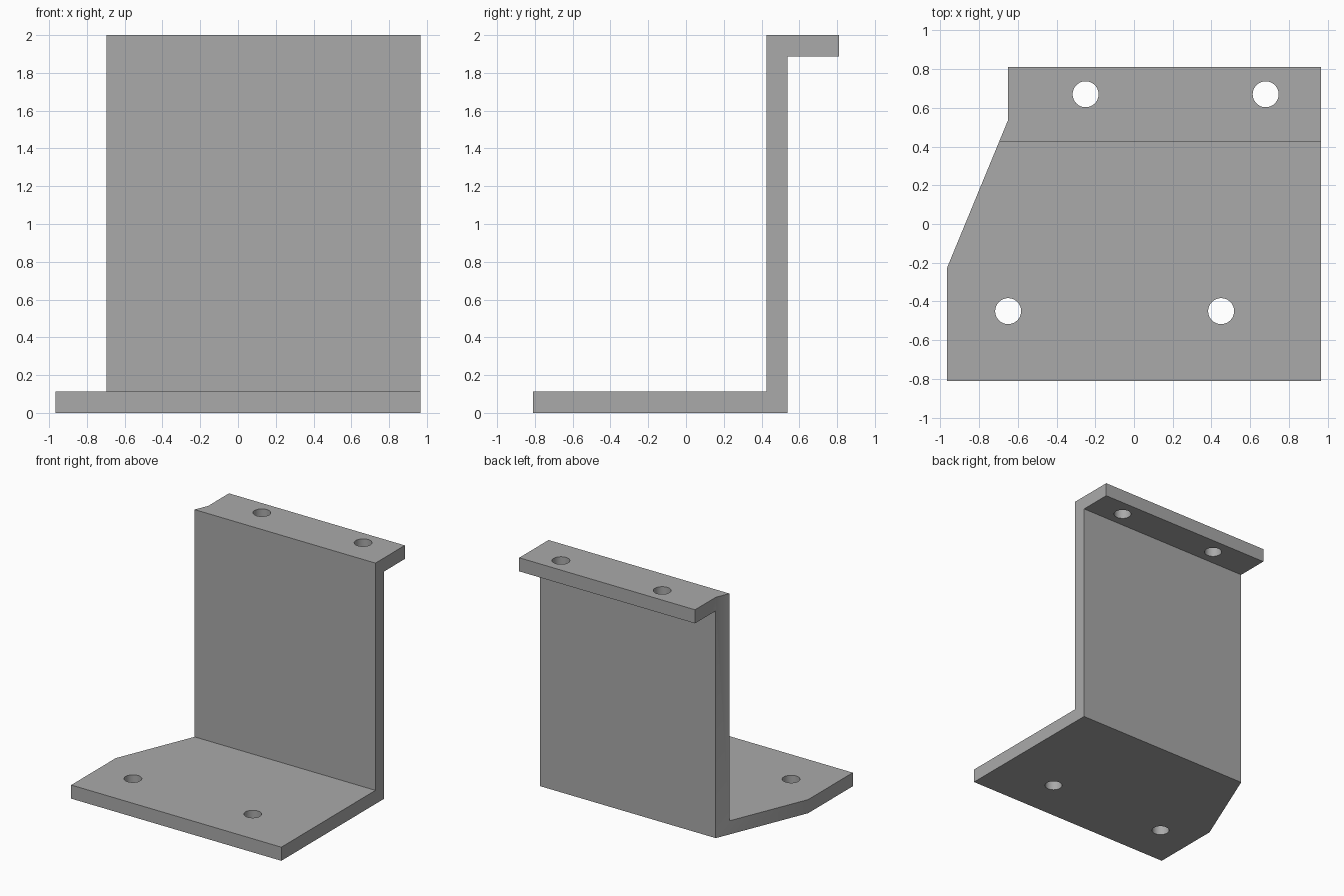
import bpy
import bmesh
from mathutils import Vector

cube = bpy.data.objects.get("Cube")
if cube:
    bpy.data.objects.remove(cube, do_unlink=True)

# One plain grey for the whole bracket
grey = bpy.data.materials.new("plain_grey")
grey.use_nodes = True
colour = (0.4, 0.4, 0.4, 1)
grey.diffuse_color = colour
grey.node_tree.nodes["Principled BSDF"].inputs["Base Color"].default_value = colour


def prism(name, points, depth):
    """Extrude a closed outline of 3D points along depth."""
    bm = bmesh.new()
    face = bm.faces.new([bm.verts.new(p) for p in points])
    extruded = bmesh.ops.extrude_face_region(bm, geom=[face])["geom"]
    verts = [v for v in extruded if isinstance(v, bmesh.types.BMVert)]
    bmesh.ops.translate(bm, verts=verts, vec=Vector(depth))
    bmesh.ops.recalc_face_normals(bm, faces=bm.faces)
    mesh = bpy.data.meshes.new(name)
    bm.to_mesh(mesh)
    bm.free()
    obj = bpy.data.objects.new(name, mesh)
    bpy.context.collection.objects.link(obj)
    mesh.materials.append(grey)
    return obj


def boolean(target, cutter, operation):
    """Apply a boolean and discard the cutter."""
    cutter.hide_render = True
    mod = target.modifiers.new(operation.lower(), "BOOLEAN")
    mod.operation = operation
    mod.solver = "EXACT"
    mod.object = cutter
    bpy.context.view_layer.objects.active = target
    bpy.ops.object.modifier_apply(modifier=mod.name)
    bpy.data.objects.remove(cutter, do_unlink=True)


# Z-shaped side profile: base plate, upright wall, rear top flange
thick = 0.113
half_depth, wall_front = 0.81, 0.425
wall_back = wall_front + thick
profile = [
    (-half_depth, 0), (wall_back, 0), (wall_back, 2 - thick),
    (half_depth, 2 - thick), (half_depth, 2), (wall_front, 2),
    (wall_front, thick), (-half_depth, thick),
]
bracket = prism("z_bracket", [(-1.2, y, z) for y, z in profile], (2.4, 0, 0))

# Plan outline with the slanted right edge
outline = [
    (-0.965, -1), (0.965, -1), (0.965, 1),
    (-0.65, 1), (-0.65, wall_back), (-0.965, -0.225),
]
plan = prism("plan_cutter", [(x, y, -0.5) for x, y in outline], (0, 0, 3))
boolean(bracket, plan, "INTERSECT")

# Bolt holes through the base plate and the flange
for x, y, z in [(-0.65, -0.45, 0), (0.45, -0.45, 0), (-0.25, 0.67, 2), (0.68, 0.67, 2)]:
    bpy.ops.mesh.primitive_cylinder_add(vertices=48, radius=0.067, depth=0.6, location=(x, y, z))
    hole = bpy.context.object
    hole.data.materials.append(grey)
    boolean(bracket, hole, "DIFFERENCE")

# Smooth hole walls, sharp plate edges
bpy.ops.object.select_all(action="DESELECT")
bracket.select_set(True)
bpy.context.view_layer.objects.active = bracket
bpy.ops.object.shade_smooth_by_angle()
